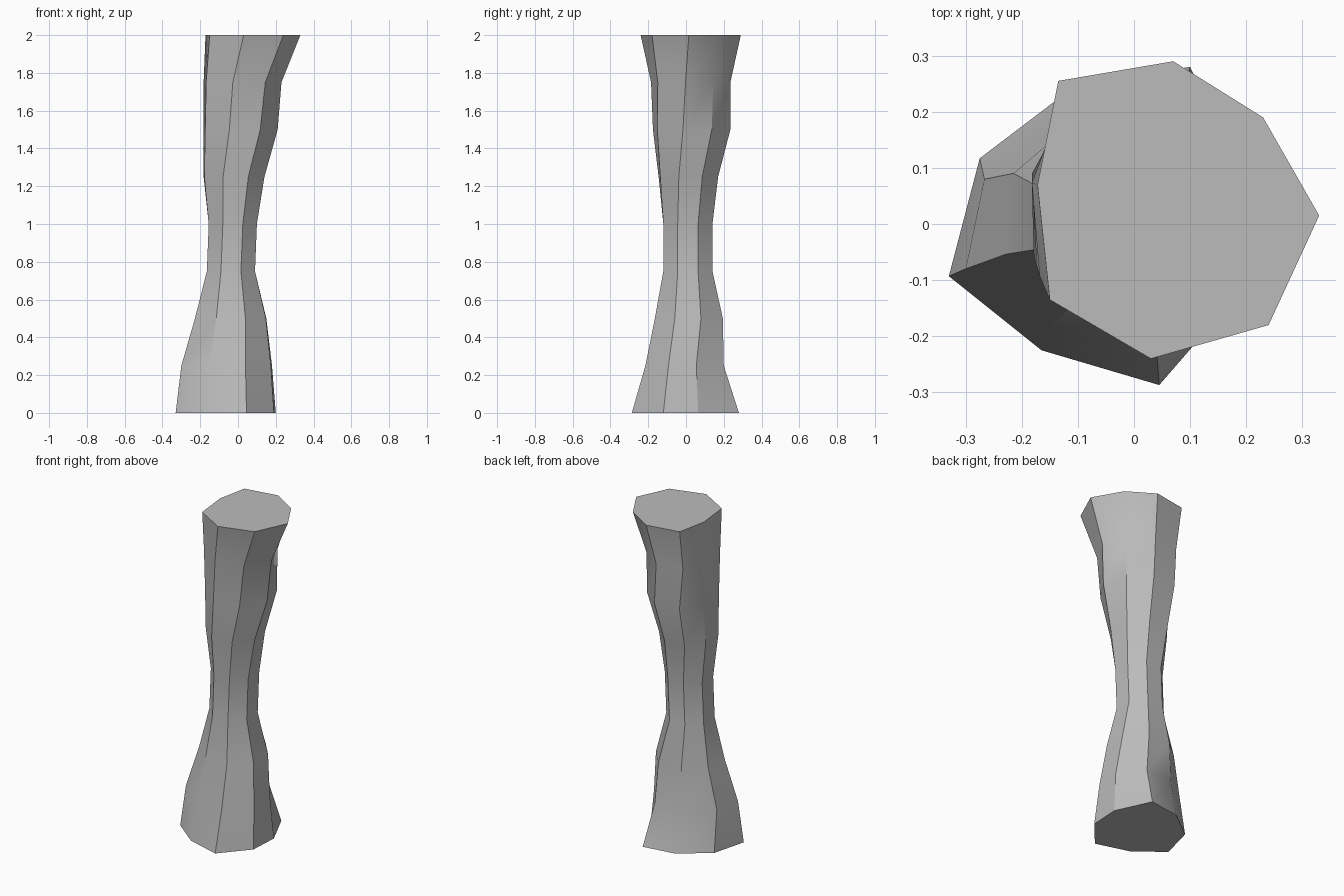
import bpy
import bmesh
import math
from mathutils import Vector

cube = bpy.data.objects.get("Cube")
if cube:
    bpy.data.objects.remove(cube, do_unlink=True)

# Plain grey stone
stone = bpy.data.materials.new("grey_stone")
stone.use_nodes = True
grey = (0.5, 0.5, 0.5, 1)
stone.diffuse_color = grey
stone.node_tree.nodes["Principled BSDF"].inputs["Base Color"].default_value = grey

# Eight-sided outlines: foot, regular waist and twisted head
foot = [(.19, -.12), (.2, .065), (.1, .28), (-.1, .25),
        (-.275, .117), (-.33, -.093), (-.165, -.225), (.045, -.287)]
head = [(.33, .015), (.23, .19), (.07, .29), (-.135, .255),
        (-.172, .07), (-.15, -.135), (.03, -.24), (.24, -.18)]
waist = [(math.cos(a), math.sin(a))
         for a in (math.radians(45 * i - 22.5) for i in range(8))]

# Extent of each evenly spaced ring: left, right, front, back
extents = [(-.33, .2, -.287, .28), (-.3, .18, -.215, .2),
           (-.228, .15, -.165, .195), (-.165, .09, -.12, .14),
           (-.155, .1, -.12, .14), (-.182, .14, -.145, .17),
           (-.182, .21, -.175, .235), (-.182, .23, -.185, .235),
           (-.172, .33, -.24, .29)]


def fit(outline, x0, x1, y0, y1):
    """Stretch an outline to fill the given rectangle."""
    xs, ys = zip(*outline)
    return [Vector((x0 + (x - min(xs)) / (max(xs) - min(xs)) * (x1 - x0),
                    y0 + (y - min(ys)) / (max(ys) - min(ys)) * (y1 - y0)))
            for x, y in outline]


def ring_outline(z, box):
    """Blend from foot to waist, then from waist to head."""
    middle = fit(waist, *box)
    if z < 0.75:
        end, t = fit(foot, *box), 1 - z / 0.75
    else:
        end, t = fit(head, *box), max(0, z - 1)
    return fit([m.lerp(e, t) for m, e in zip(middle, end)], *box)


# Column skin: stacked rings joined by quads, closed at both ends
bm = bmesh.new()
rings = []
for level, box in enumerate(extents):
    z = level * 0.25
    rings.append([bm.verts.new((p.x, p.y, z)) for p in ring_outline(z, box)])
for low, high in zip(rings, rings[1:]):
    for i in range(8):
        j = (i + 1) % 8
        bm.faces.new((low[i], low[j], high[j], high[i]))
bm.faces.new(rings[0][::-1])
bm.faces.new(rings[-1])

mesh = bpy.data.meshes.new("stone_column")
bm.to_mesh(mesh)
bm.free()
mesh.materials.append(stone)
column = bpy.data.objects.new("stone_column", mesh)
bpy.context.collection.objects.link(column)

# Smooth shading with the strong vertical edges kept crisp
bpy.ops.object.select_all(action='DESELECT')
column.select_set(True)
bpy.context.view_layer.objects.active = column
bpy.ops.object.shade_smooth_by_angle(angle=math.radians(30))
